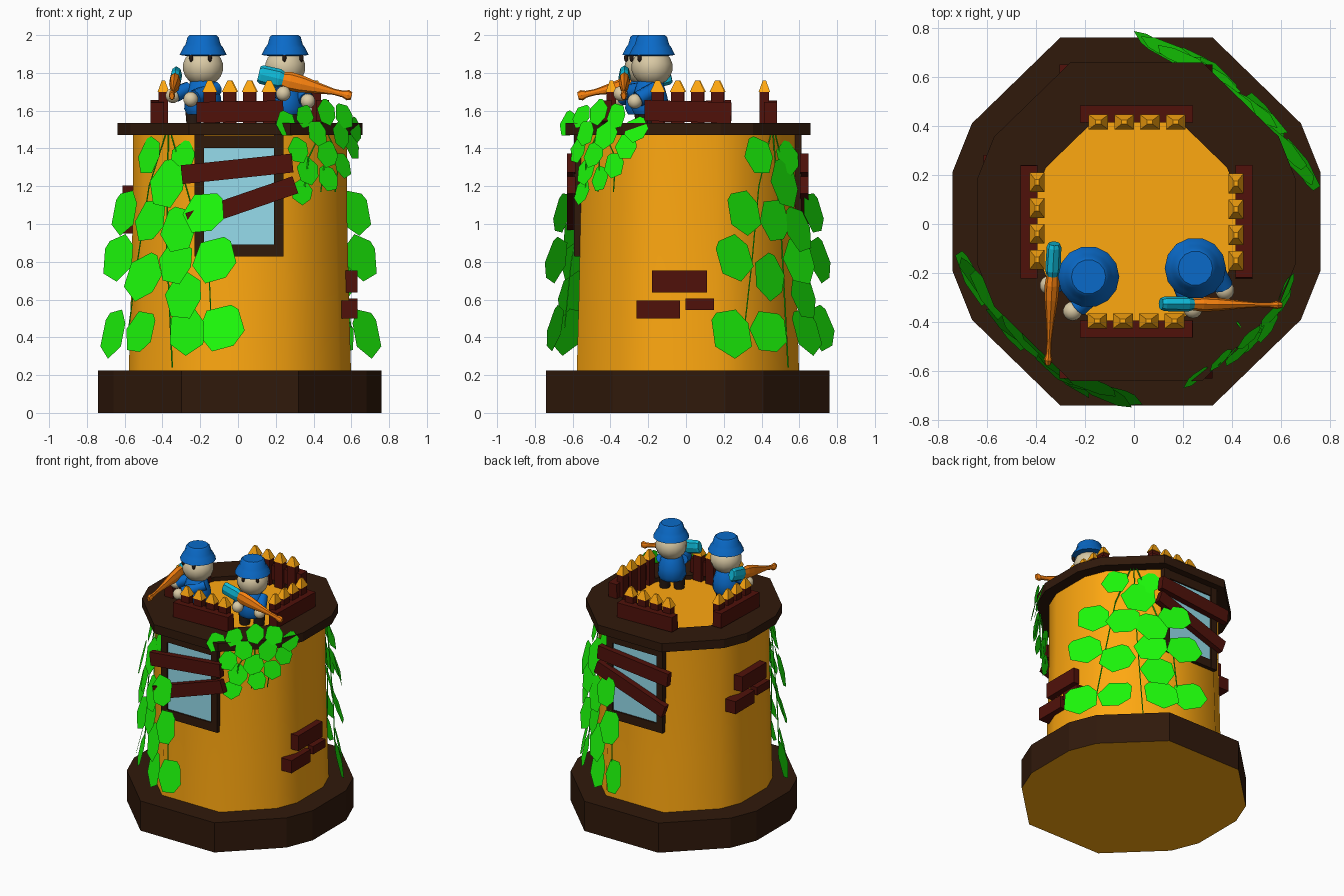
import bpy, bmesh, math, random
from mathutils import Vector, Matrix

if "Cube" in bpy.data.objects:
    bpy.data.objects.remove(bpy.data.objects["Cube"])

random.seed(4)
CX = CY = 0.01


def mat(name, rgb):
    m = bpy.data.materials.new(name)
    lin = [((c / 255 + 0.055) / 1.055) ** 2.4 if c > 10 else c / 255 / 12.92 for c in rgb]
    m.diffuse_color = (*lin, 1)
    m.use_nodes = True
    m.node_tree.nodes["Principled BSDF"].inputs["Base Color"].default_value = m.diffuse_color
    return m


ORANGE, BROWN, RED = mat("orange", (255, 168, 16)), mat("brown", (48, 25, 11)), mat("red_wood", (80, 17, 10))
GLASS, GREEN, BLUE = mat("glass", (150, 220, 236)), mat("green", (28, 250, 10)), mat("blue", (10, 106, 200))
SKIN, DARK, CYAN = mat("skin", (218, 202, 165)), mat("dark", (40, 26, 18)), mat("cyan", (15, 185, 215))
WOOD = mat("tool_orange", (250, 130, 15))


def finish(name, bm, mats, smooth=None, recalc=True):
    if recalc:
        bmesh.ops.recalc_face_normals(bm, faces=bm.faces)
    me = bpy.data.meshes.new(name)
    bm.to_mesh(me)
    bm.free()
    ob = bpy.data.objects.new(name, me)
    bpy.context.collection.objects.link(ob)
    for m in mats:
        me.materials.append(m)
    if smooth:
        bpy.ops.object.select_all(action='DESELECT')
        ob.select_set(True)
        bpy.context.view_layer.objects.active = ob
        bpy.ops.object.shade_smooth_by_angle(angle=math.radians(smooth))
    return ob


def loft(name, prof, mats, outline, M=Matrix(), smooth=None, closed=False, cap=True):
    """Sweep an outline through (scale, z) steps."""
    bm = bmesh.new()
    rings = [[bm.verts.new(M @ Vector((x * s, y * s, z))) for x, y in outline] for s, z in prof]
    n = len(outline)
    for a, b in zip(rings, rings[1:] + ([rings[0]] if closed else [])):
        for i in range(n):
            bm.faces.new((a[i], a[(i + 1) % n], b[(i + 1) % n], b[i]))
    if cap and not closed:
        bm.faces.new(rings[0][::-1]).material_index = len(mats) - 1
        bm.faces.new(rings[-1])
    return finish(name, bm, mats, smooth)


def circle(n):
    return [(math.cos(2 * math.pi * i / n), math.sin(2 * math.pi * i / n)) for i in range(n)]


def box(name, c, size, m, roll=0, axis='Y'):
    bm = bmesh.new()
    M = Matrix.Translation(c) @ Matrix.Rotation(math.radians(roll), 4, axis) @ Matrix.Diagonal((*size, 1))
    bmesh.ops.create_cube(bm, size=1, matrix=M)
    return finish(name, bm, [m])


def ball(name, c, r, m, sc=(1, 1, 1)):
    bm = bmesh.new()
    M = Matrix.Translation(c) @ Matrix.Diagonal((*sc, 1))
    bmesh.ops.create_uvsphere(bm, u_segments=14, v_segments=9, radius=r, matrix=M)
    return finish(name, bm, [m], 80)


def along(a, b, flat=1):
    """Matrix whose z axis runs from a to b, flattened sideways."""
    d = (b - a).normalized()
    side = d.cross(Vector((0, 0, 1)))
    side = side.normalized() if side.length > 1e-4 else Vector((1, 0, 0))
    up = side.cross(d)
    R = Matrix((side * flat, up, d)).transposed().to_4x4()
    return Matrix.Translation(a) @ R


def limb(name, a, b, r0, r1, m, n=10):
    a, b = Vector(a), Vector(b)
    loft(name, [(r0, 0), (r1, (b - a).length)], [m], circle(n), along(a, b), 50)


# Tower body on a twelve-sided outline
half = [(.75, .20), (.67, .40), (.31, .75), (-.31, .75), (-.67, .40), (-.75, .20)]
OUT = half + [(-x, -y) for x, y in half]
C = Matrix.Translation((CX, CY, 0))
loft("base", [(1, 0), (1, .225), (.7, .225)], [BROWN, ORANGE], OUT, C)
loft("tower_shaft", [(.785, .2), (.77, .6), (.755, 1.1), (.755, 1.505)], [ORANGE], OUT, C, 50)
loft("top_ring", [(.865, 1.47), (.865, 1.535), (.55, 1.535), (.55, 1.47)], [BROWN], OUT, C, closed=True)

# Boarded windows, front and back
for s, side in ((-1, "front"), (1, "back")):
    y = lambda d: CY + s * d
    box(side + "_window_glass", (.005, y(.575), 1.15), (.40, .03, .54), GLASS)
    for x in (-.205, .215):
        box(side + "_window_post", (x, y(.572), 1.15), (.05, .06, .64), BROWN)
    for z in (.86, 1.435):
        box(side + "_window_bar", (.005, y(.571), z), (.47, .06, .065), BROWN)
    box(side + "_upper_board", (-.005, y(.617), 1.292), (.59, .045, .10), RED, -6)
    box(side + "_lower_board", (.02, y(.617), 1.11), (.60, .045, .095), RED, -19)

# Loose bricks on both flanks
for s, dz, side in ((1, 0, "right"), (-1, .45, "left")):
    for yc, zc, w, h in ((-.045, .695, .29, .115), (-.157, .548, .23, .095), (.062, .575, .15, .06)):
        box(side + "_brick", (CX + s * .58, CY + s * yc, zc + dz), (.085, w, h), RED)

# Palisades: one rail and four tipped posts per side
sq = [(-.037, -.028), (.037, -.028), (.037, .028), (-.037, .028)]
for k, side in enumerate(("front", "right", "back", "left")):
    R = C @ Matrix.Rotation(k * math.pi / 2, 4, 'Z')
    rail = box(side + "_rail", (0, -.438, 1.595), (.46, .07, .11), RED, 1.5 if k % 2 else -1)
    rail.data.transform(R)
    for x in (-.16, -.055, .05, .155):
        P = R @ Matrix.Translation((x, -.405, 0))
        loft(side + "_post", [(.9, 1.5), (.9, 1.705)], [RED], sq, P)
        loft(side + "_post_tip", [(1.08, 1.70), (.3, 1.76)], [ORANGE], sq, P)


# Two guards with hats and long tools
def guard(tag, x, y, head_y, heading, hands, a, b):
    h = math.radians(heading)
    f = Vector((math.sin(h), -math.cos(h), 0))
    r = Vector((math.cos(h), math.sin(h), 0))
    p = Vector((x, y, 0))
    hd = Vector((x, head_y, 1.82))
    for s in (-1, 1):
        q = p + r * s * .05
        limb(tag + "_leg", q + Vector((0, 0, 1.50)), q + Vector((0, 0, 1.61)), .036, .045, DARK)
        eye = hd + f * .096 + r * s * .05 + Vector((0, 0, .06))
        ball(tag + "_eye", eye, .011, DARK, (1, 1, 2))
    loft(tag + "_torso", [(.085, 1.58), (.10, 1.61), (.095, 1.67), (.07, 1.75), (.04, 1.78)], [BLUE],
         circle(14), Matrix.Translation(p), 50)
    ball(tag + "_head", hd + Vector((0, 0, .01)), .11, SKIN, (1, 1, .92))
    loft(tag + "_hat", [(.09, 1.89), (.125, 1.895), (.105, 1.935), (.093, 1.95), (.082, 1.99), (.07, 2.0)],
         [BLUE], circle(14), Matrix.Translation((hd.x, hd.y, 0)), 35)
    for s, hand in zip((-1, 1), hands):
        hand = Vector(hand)
        sh = p + r * s * .075 + Vector((0, 0, 1.72))
        limb(tag + "_arm", sh, sh.lerp(hand, .85), .036, .042, BLUE)
        ball(tag + "_hand", hand, .04, SKIN)
    M = along(Vector(a), Vector(b), .6)
    loft(tag + "_tool_cap", [(.04, 0), (.05, .015), (.052, .11), (.04, .135)], [CYAN], circle(8), M)
    loft(tag + "_tool_handle", [(.036, .11), (.05, .17), (.046, .23), (.028, .33), (.016, .41), (.018, .46), (.028, .485),
                                (.02, .505)], [WOOD], circle(8), M)


guard("left_guard", -.185, -.225, -.215, -8, ((-.345, -.25, 1.68), (-.25, -.355, 1.66)),
      (-.325, -.08, 1.79), (-.35, -.56, 1.68))
guard("right_guard", .25, -.19, -.18, 25, ((.24, -.345, 1.69), (.37, -.27, 1.65)),
      (.11, -.325, 1.795), (.59, -.33, 1.68))

# Ivy: flat seven-sided leaves around the tower plus thin stems
LEAF = [(-.08, .56), (.12, .56), (.5, .22), (.46, -.2), (.1, -.56), (-.4, -.38), (-.5, .16)]


def stem(name, pts):
    cu = bpy.data.curves.new(name, 'CURVE')
    cu.dimensions = '3D'
    cu.bevel_depth = .004
    cu.bevel_resolution = 0
    sp = cu.splines.new('POLY')
    sp.points.add(len(pts) - 1)
    for q, (t, z, r) in zip(sp.points, pts):
        t = math.radians(t)
        q.co = (CX + r * math.cos(t), CY + r * math.sin(t), z, 1)
    ob = bpy.data.objects.new(name, cu)
    bpy.context.collection.objects.link(ob)
    cu.materials.append(GREEN)


def ivy(name, leaves, stems, turn, mid, spread):
    """Leaves at (angle, height, size, roll, radius), partly turned to face the vine's middle angle."""
    bm = bmesh.new()
    for t, z, size, roll, r in leaves:
        th = math.radians(mid + (t - mid) * spread + turn)
        n = Vector((math.cos(th), math.sin(th), 0))
        yaw = th + math.radians((mid - t) * .5 + random.uniform(-9, 9))
        side = Vector((-math.sin(yaw), math.cos(yaw), 0))
        up = Vector((0, 0, .97)) - n * .24
        ro = math.radians(roll)
        vs = []
        for u, v in LEAF:
            u, v = u * math.cos(ro) - v * math.sin(ro), u * math.sin(ro) + v * math.cos(ro)
            vs.append(bm.verts.new(Vector((CX, CY, z)) + n * r + side * u * size + up * v * size))
        bm.faces.new(vs[::-1])
    finish(name + "_leaves", bm, [GREEN], recalc=False)
    for s in stems:
        stem(name + "_stem", [(t + turn, z, r) for t, z, r in s])


big = [(206, 1.06, .23, 50, .68), (224, 1.02, .23, -40, .66), (233, 1.21, .24, 10, .64), (240, 1.35, .17, -10, .61),
       (218, 1.36, .19, 20, .61), (241, .97, .23, 30, .67), (254, 1.06, .22, -40, .69), (201, .82, .24, 60, .69),
       (220, .72, .24, -20, .67), (240, .80, .23, 10, .68), (259, .81, .24, -30, .71), (244, .62, .24, 15, .68),
       (199, .42, .25, 50, .71), (219, .43, .23, -50, .68), (246, .43, .24, 50, .69), (262, .45, .24, -30, .71)]
vines = [[(228, 1.47, .59), (218, 1.2, .61), (212, .8, .64), (207, .45, .66)],
         [(230, 1.47, .59), (232, .9, .63), (236, .24, .64)],
         [(232, 1.47, .59), (245, 1.1, .61), (255, .8, .64), (257, .45, .67)]]
ivy("front_left_ivy", big, vines, 0, 228, 1)
ivy("back_right_ivy", big, vines, 180, 228, 1)

small = [(-66, 1.53, .13, 20, .68), (-57, 1.57, .12, -30, .66), (-46, 1.59, .13, 0, .66), (-36, 1.57, .13, 30, .67),
         (-27, 1.50, .13, -20, .67), (-52, 1.48, .13, 40, .68), (-40, 1.47, .14, -10, .69), (-31, 1.41, .13, 20, .68),
         (-60, 1.39, .13, 10, .66), (-47, 1.37, .14, -30, .68), (-37, 1.31, .13, 40, .67), (-55, 1.28, .14, 0, .65),
         (-45, 1.24, .13, 30, .66), (-58, 1.17, .13, -15, .65)]
drops = [[(-45, 1.54, .58), (-46, 1.52, .64), (-t, 1.35, .65), (-t - 2, 1.17, .64)] for t in (36, 46, 56)]
ivy("front_right_ivy", small, drops, 0, -46, 1.15)
